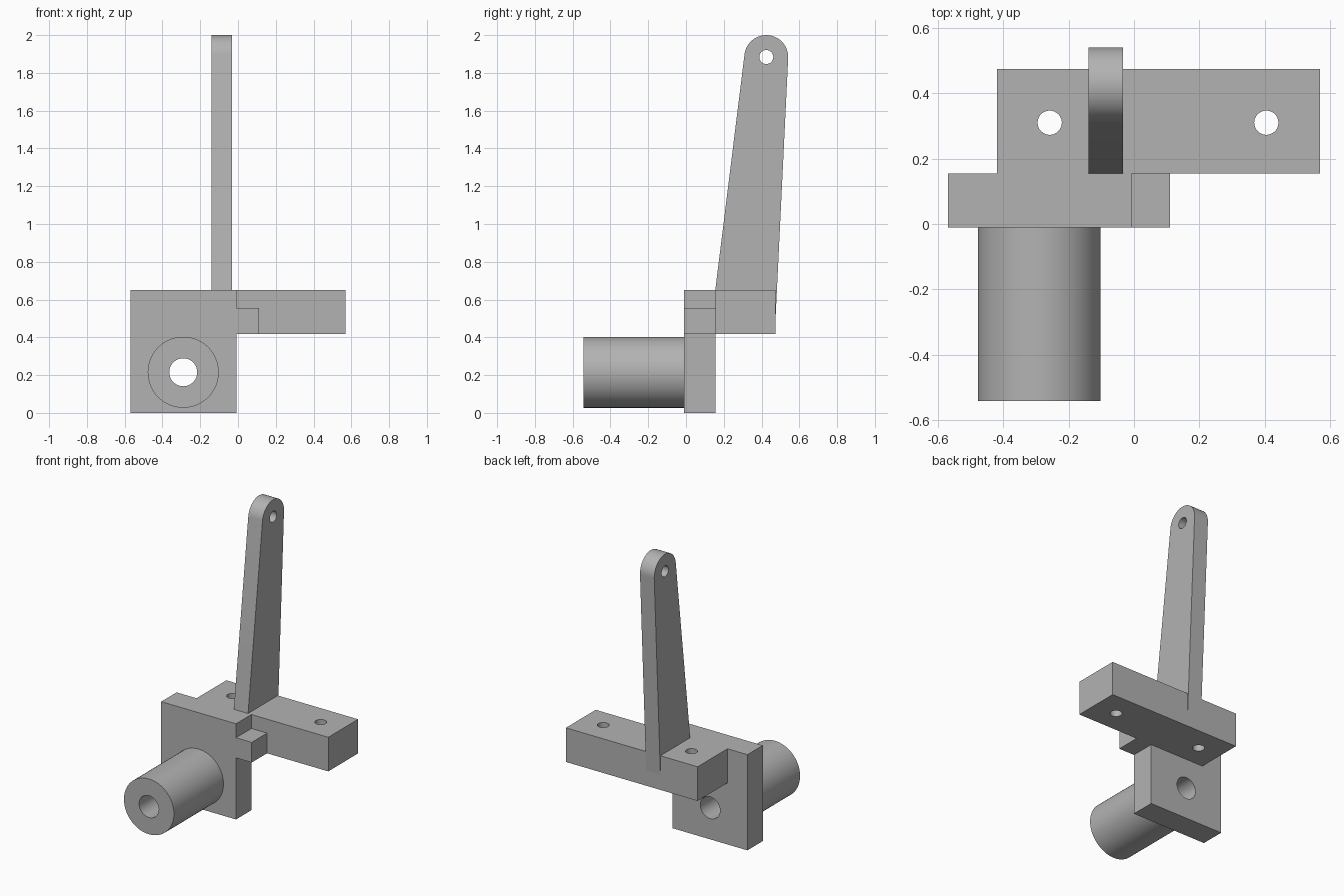
import bpy, bmesh, math
from mathutils import Matrix, Vector

default = bpy.data.objects.get("Cube")
if default:
    bpy.data.objects.remove(default, do_unlink=True)

grey = bpy.data.materials.new("machined grey")
grey.use_nodes = True
GREY = (0.45, 0.45, 0.45, 1)
grey.diffuse_color = GREY
grey.node_tree.nodes["Principled BSDF"].inputs["Base Color"].default_value = GREY


def finish(name, bm):
    bmesh.ops.recalc_face_normals(bm, faces=bm.faces)
    mesh = bpy.data.meshes.new(name)
    bm.to_mesh(mesh)
    bm.free()
    mesh.materials.append(grey)
    obj = bpy.data.objects.new(name, mesh)
    bpy.context.collection.objects.link(obj)
    return obj


def box(name, low, high):
    low, high = Vector(low), Vector(high)
    bm = bmesh.new()
    bmesh.ops.create_cube(bm, size=1, matrix=Matrix.Translation((low + high) / 2)
                          @ Matrix.Diagonal((*(high - low), 1)))
    return finish(name, bm)


def cylinder(name, start, end, radius):
    start, end = Vector(start), Vector(end)
    axis = end - start
    turn = axis.to_track_quat('Z', 'Y').to_matrix().to_4x4()
    bm = bmesh.new()
    bmesh.ops.create_cone(bm, cap_ends=True, segments=64, radius1=radius, radius2=radius,
                          depth=axis.length,
                          matrix=Matrix.Translation((start + end) / 2) @ turn)
    return finish(name, bm)


def combine(target, tools, operation):
    for tool in tools:
        mod = target.modifiers.new(operation.lower(), 'BOOLEAN')
        mod.operation = operation
        mod.solver = 'EXACT'
        mod.object = tool
        bpy.context.view_layer.update()
        depsgraph = bpy.context.evaluated_depsgraph_get()
        result = bpy.data.meshes.new_from_object(target.evaluated_get(depsgraph))
        target.modifiers.clear()
        target.data = result


def shade(obj):
    obj.data.shade_smooth()
    obj.data.set_sharp_from_angle(angle=math.radians(30))


# Mounting body: upright plate, cross bar and side tab
body = box("mounting_body", (-0.57, -0.01, 0), (-0.008, 0.155, 0.65))
bar = box("cross_bar", (-0.42, 0.155, 0.418), (0.57, 0.475, 0.65))
tab = box("side_tab", (-0.1, -0.01, 0.418), (0.11, 0.155, 0.555))
combine(body, [bar, tab], 'UNION')

# Sleeve on the front of the plate
sleeve = cylinder("sleeve", (-0.29, -0.542, 0.215), (-0.29, -0.01, 0.215), 0.188)

# Tapered arm with a rounded end
CENTRE, RADIUS = Vector((0.425, 1.884)), 0.116
FRONT, BACK = Vector((0.155, 0.65)), Vector((0.472, 0.46))


def tangent_angle(point, side):
    away = point - CENTRE
    return math.atan2(away.y, away.x) + side * math.acos(RADIUS / away.length)


first = tangent_angle(BACK, 1) % math.tau
last = tangent_angle(FRONT, -1) % math.tau
if first > last:
    first -= math.tau
STEPS = 32
outline = [FRONT, BACK]
for i in range(STEPS + 1):
    a = first + (last - first) * i / STEPS
    outline.append(CENTRE + RADIUS * Vector((math.cos(a), math.sin(a))))
bm = bmesh.new()
face = bm.faces.new([bm.verts.new((-0.14, p.x, p.y)) for p in outline])
extruded = bmesh.ops.extrude_face_region(bm, geom=[face])["geom"]
bmesh.ops.translate(bm, vec=(0.107, 0, 0),
                    verts=[v for v in extruded if isinstance(v, bmesh.types.BMVert)])
arm = finish("tapered_arm", bm)

# Drilled holes
bore = cylinder("bore_cutter", (-0.29, -0.7, 0.215), (-0.29, 0.3, 0.215), 0.074)
bolts = [cylinder("bolt_cutter", (x, 0.31, 0.3), (x, 0.31, 0.8), 0.037)
         for x in (-0.258, 0.405)]
pin = cylinder("pin_cutter", (-0.3, *CENTRE), (0.2, *CENTRE), 0.037)
combine(body, [bore, *bolts], 'DIFFERENCE')
combine(sleeve, [bore], 'DIFFERENCE')
combine(arm, [pin], 'DIFFERENCE')

for helper in (bar, tab, bore, pin, *bolts):
    bpy.data.objects.remove(helper, do_unlink=True)
for part in (body, sleeve, arm):
    shade(part)
